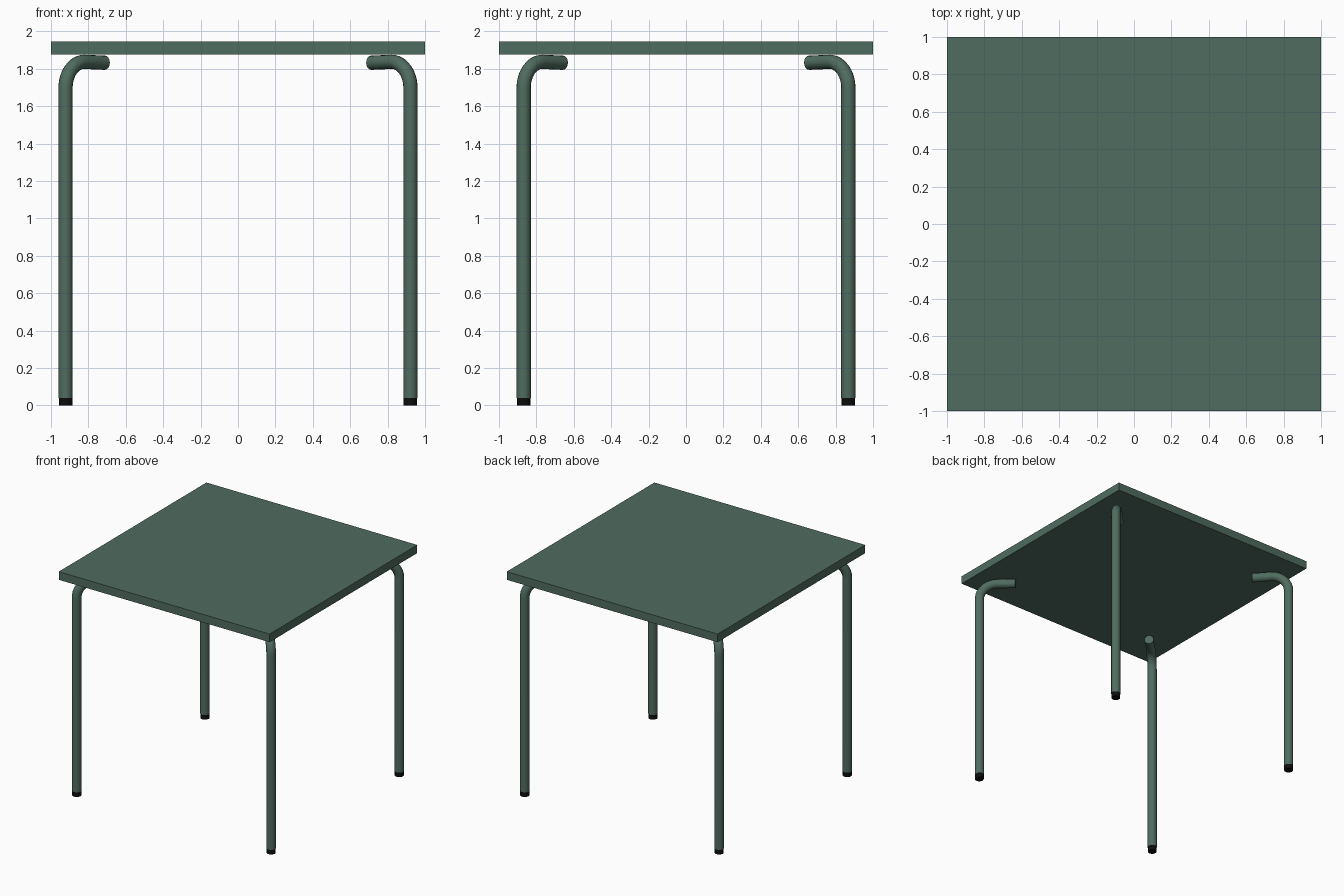
import bpy
from math import sin, cos, pi, radians, sqrt

if "Cube" in bpy.data.objects:
    bpy.data.objects.remove(bpy.data.objects["Cube"])

LEG_X, LEG_Y, LEG_R = 0.922, 0.868, 0.038
FOOT_H, BEND_R, ARM_Z, ARM_LEN = 0.04, 0.14, 1.837, 0.297


def material(name, rgb):
    mat = bpy.data.materials.new(name)
    mat.diffuse_color = (*rgb, 1)
    mat.use_nodes = True
    mat.node_tree.nodes["Principled BSDF"].inputs["Base Color"].default_value = mat.diffuse_color
    return mat


green = material("green_paint", (0.08, 0.15, 0.115))
black = material("black_rubber", (0.004, 0.004, 0.004))


def tube_leg(name, sx, sy):
    """Upright tube that bends 90 degrees towards the table centre."""
    # path as (distance inward along the diagonal, height)
    path = [(0, FOOT_H)]
    for i in range(13):
        a = pi / 2 * i / 12
        path.append((BEND_R * (1 - cos(a)), ARM_Z - BEND_R + BEND_R * sin(a)))
    path.append((ARM_LEN, ARM_Z - 0.005))

    curve = bpy.data.curves.new(name, "CURVE")
    curve.dimensions = "3D"
    curve.bevel_depth = LEG_R
    curve.bevel_resolution = 6
    curve.use_fill_caps = True
    spline = curve.splines.new("POLY")
    spline.points.add(len(path) - 1)
    for p, (d, z) in zip(spline.points, path):
        p.co = (sx * (LEG_X - d / sqrt(2)), sy * (LEG_Y - d / sqrt(2)), z, 1)
    leg = bpy.data.objects.new(name, curve)
    bpy.context.collection.objects.link(leg)
    bpy.ops.object.select_all(action="DESELECT")
    leg.select_set(True)
    bpy.context.view_layer.objects.active = leg
    bpy.ops.object.convert(target="MESH")
    leg = bpy.context.object
    leg.data.materials.clear()
    leg.data.materials.append(green)
    bpy.ops.object.shade_smooth_by_angle(angle=radians(35))


def foot(name, sx, sy):
    bpy.ops.mesh.primitive_cylinder_add(
        vertices=24, radius=0.036, depth=FOOT_H,
        location=(sx * LEG_X, sy * LEG_Y, FOOT_H / 2))
    obj = bpy.context.object
    obj.name = name
    obj.data.materials.append(black)
    bpy.ops.object.shade_smooth_by_angle(angle=radians(35))


# Square table top
bpy.ops.mesh.primitive_cube_add(size=1, location=(0, 0, 1.91))
top = bpy.context.object
top.name = "table_top"
top.scale = (2, 2, 0.07)
bpy.ops.object.transform_apply(location=False, rotation=False, scale=True)
top.data.materials.append(green)

# Four bent tube legs with rubber feet
for side, sx in (("left", -1), ("right", 1)):
    for end, sy in (("front", -1), ("back", 1)):
        tube_leg(f"{end}_{side}_leg", sx, sy)
        foot(f"{end}_{side}_foot", sx, sy)
